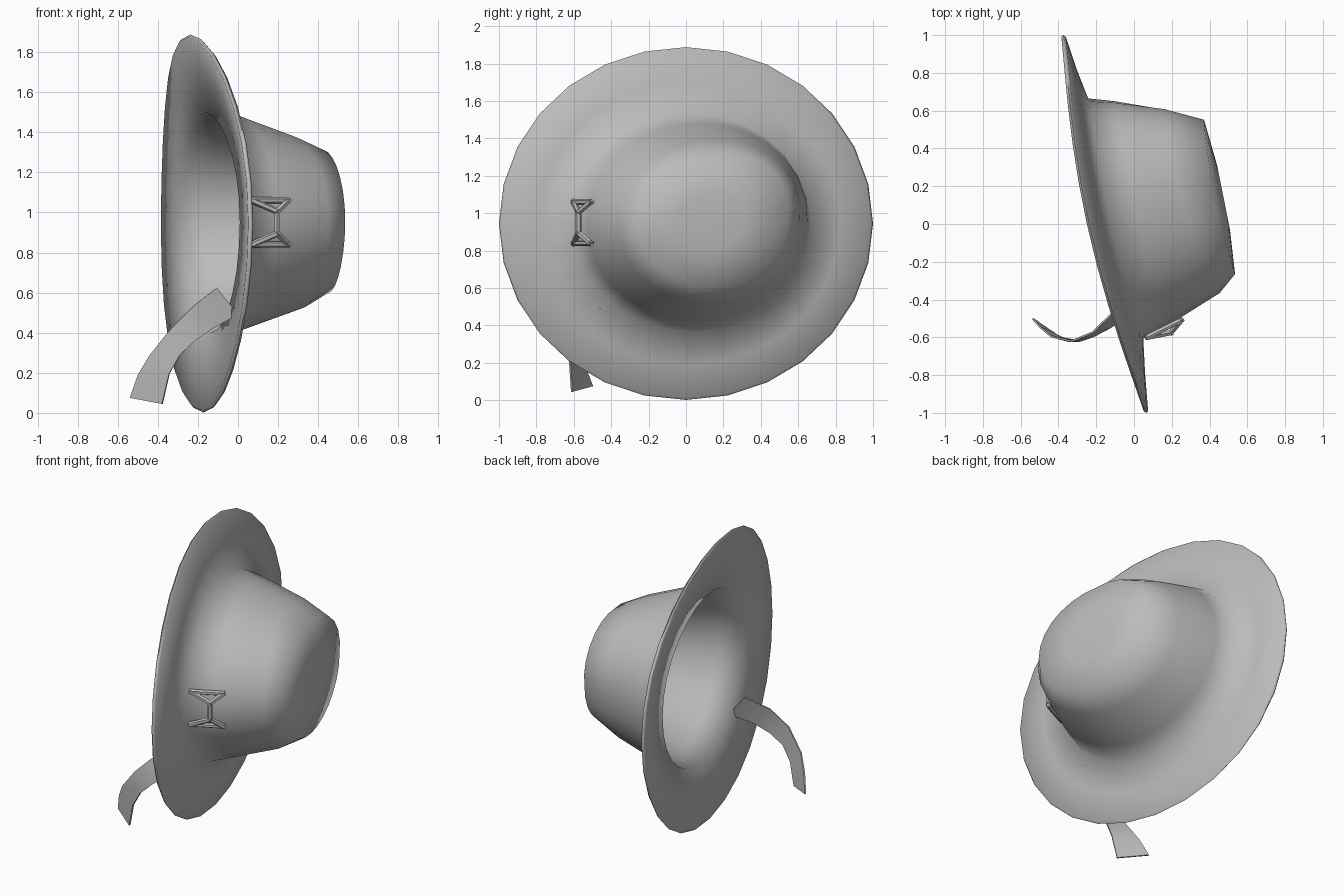
import bpy, bmesh, math
from mathutils import Vector

cube = bpy.data.objects.get("Cube")
if cube:
    bpy.data.objects.remove(cube)

felt = bpy.data.materials.new("grey felt")
felt.use_nodes = True
GREY = (0.5, 0.5, 0.5, 1)
felt.diffuse_color = GREY
felt.node_tree.nodes["Principled BSDF"].inputs["Base Color"].default_value = GREY


def finish(name, bm, angle):
    """Turn a bmesh into a smooth-shaded grey object."""
    bmesh.ops.recalc_face_normals(bm, faces=bm.faces)
    mesh = bpy.data.meshes.new(name)
    bm.to_mesh(mesh)
    bm.free()
    mesh.materials.append(felt)
    ob = bpy.data.objects.new(name, mesh)
    bpy.context.collection.objects.link(ob)
    bpy.ops.object.select_all(action='DESELECT')
    ob.select_set(True)
    bpy.context.view_layer.objects.active = ob
    bpy.ops.object.shade_smooth_by_angle(angle=math.radians(angle))


# Hat: tilted elliptical rings lofted from crown top, over the brim, back inside
SIDES = 28


def ring(bm, cy, cz, ry, rz, x, slope, sag, bulge):
    verts = []
    for i in range(SIDES):
        a = math.tau * i / SIDES
        c, s = math.cos(a), math.sin(a)
        # the crown swells towards its upper back
        swell = 1 + bulge * max(0, c) * max(0, s)
        y, z = cy + ry * c * swell, cz + rz * s * swell
        droop = sag * s ** 2 * (1 + 0.65 * s)
        verts.append(bm.verts.new((x + slope * y - droop, y, z)))
    return verts


# centre y, centre z, radius y, radius z, x at y=0, x slope along y, sag, bulge
RINGS = [
    (0.14, 0.955, 0.17, 0.15, 0.502, -0.20, 0, 0),
    (0.14, 0.955, 0.405, 0.355, 0.482, -0.20, 0.015, 0.2),
    (0.12, 0.95, 0.485, 0.435, 0.345, -0.30, 0.03, 0.15),
    (0.06, 0.95, 0.59, 0.53, 0.06, -0.25, 0.02, 0.05),
    (0.03, 0.95, 0.635, 0.585, -0.09, -0.23, 0.02, 0),
    (0.015, 0.947, 0.81, 0.76, -0.12, -0.225, 0.03, 0),
    (0, 0.945, 0.99, 0.93, -0.143, -0.22, 0.05, 0),
    (0, 0.945, 1.0, 0.943, -0.155, -0.22, 0.05, 0),
    (0, 0.945, 0.99, 0.93, -0.167, -0.22, 0.05, 0),
    (0.015, 0.947, 0.80, 0.75, -0.145, -0.225, 0.03, 0),
    (0.03, 0.95, 0.60, 0.55, -0.122, -0.23, 0.02, 0),
    (0.055, 0.95, 0.56, 0.505, 0.0, -0.25, 0.02, 0.05),
    (0.12, 0.95, 0.46, 0.41, 0.32, -0.30, 0.03, 0.15),
    (0.14, 0.955, 0.385, 0.335, 0.455, -0.20, 0.015, 0.2),
    (0.14, 0.955, 0.17, 0.15, 0.477, -0.20, 0, 0),
]
bm = bmesh.new()
loops = [ring(bm, *r) for r in RINGS]
for a, b in zip(loops, loops[1:]):
    for i in range(SIDES):
        j = (i + 1) % SIDES
        bm.faces.new((a[i], a[j], b[j], b[i]))
bm.faces.new(loops[0])
bm.faces.new(loops[-1])
finish("hat", bm, 85)

# Chin strap: a thin curved ribbon between two edges
OUTER = [(-.105, -.47, .625), (-.22, -.58, .535), (-.33, -.625, .425),
         (-.44, -.60, .29), (-.50, -.55, .19), (-.54, -.505, .075)]
INNER = [(.0, -.46, .49), (-.12, -.55, .425), (-.215, -.60, .36),
         (-.29, -.625, .29), (-.345, -.625, .195), (-.38, -.615, .045)]
bm = bmesh.new()
rows = [(bm.verts.new(o), bm.verts.new(i)) for o, i in zip(OUTER, INNER)]
for a, b in zip(rows, rows[1:]):
    bm.faces.new((a[0], a[1], b[1], b[0]))
bmesh.ops.recalc_face_normals(bm, faces=bm.faces)
bmesh.ops.solidify(bm, geom=bm.faces[:], thickness=0.01)
finish("chin_strap", bm, 50)


# Bow clasp: thin rods, mirrored above and below the middle
def rod(bm, p, q, radius=0.016):
    p, q = Vector(p), Vector(q)
    d = q - p
    m = d.to_track_quat('Z', 'Y').to_matrix().to_4x4()
    m.translation = (p + q) / 2
    bmesh.ops.create_cone(bm, cap_ends=True, segments=6, radius1=radius,
                          radius2=radius, depth=d.length + radius, matrix=m)


MID = 0.95
bm = bmesh.new()
for s in (1, -1):
    near = (0.07, -0.60, MID + s * 0.11)
    far = (0.25, -0.51, MID + s * 0.11)
    knot = (0.195, -0.575, MID + s * 0.055)
    rod(bm, near, far)
    rod(bm, far, knot)
    rod(bm, knot, near)
rod(bm, (0.195, -0.575, MID - 0.05), (0.195, -0.575, MID + 0.05))
finish("bow_clasp", bm, 40)
